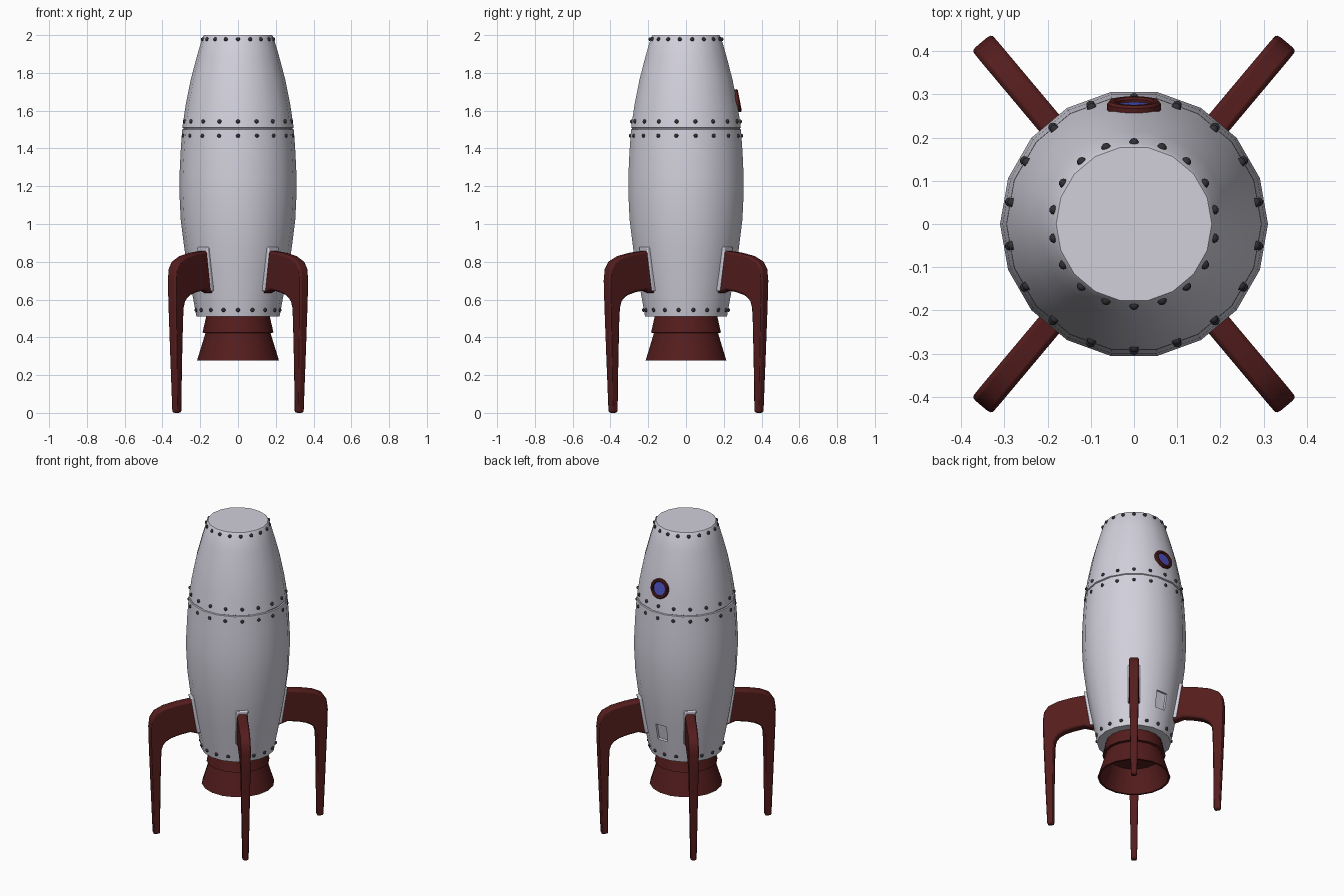
import bpy, bmesh, math
from mathutils import Matrix, Vector

if "Cube" in bpy.data.objects:
    bpy.data.objects.remove(bpy.data.objects["Cube"])

SIDES = 18
LEG_ANGLES = (50, 130, 230, 310)


def material(name, rgb):
    m = bpy.data.materials.new(name)
    m.diffuse_color = (*rgb, 1)
    m.use_nodes = True
    m.node_tree.nodes["Principled BSDF"].inputs["Base Color"].default_value = m.diffuse_color
    return m


HULL = material("hull_grey", (0.64, 0.63, 0.71))
RED = material("dark_red", (0.09, 0.012, 0.012))
DARK = material("rivet_dark", (0.03, 0.03, 0.035))
BLUE = material("window_blue", (0.07, 0.08, 0.5))


def finish(bm, name, mat, angle=35, bevel=0, segments=2):
    bmesh.ops.recalc_face_normals(bm, faces=bm.faces)
    me = bpy.data.meshes.new(name)
    bm.to_mesh(me)
    bm.free()
    ob = bpy.data.objects.new(name, me)
    bpy.context.collection.objects.link(ob)
    me.materials.append(mat)
    bpy.ops.object.select_all(action='DESELECT')
    bpy.context.view_layer.objects.active = ob
    ob.select_set(True)
    if bevel:
        mod = ob.modifiers.new("bevel", 'BEVEL')
        mod.width, mod.segments, mod.limit_method = bevel, segments, 'ANGLE'
        mod.angle_limit = math.radians(40)
    bpy.ops.object.shade_smooth_by_angle(angle=math.radians(angle))
    return ob


def lathe(profile, sides=SIDES, caps=True, closed=False):
    """Revolve (radius, z) points around z; returns the bmesh."""
    bm = bmesh.new()
    rings = [[bm.verts.new((r * math.cos(2 * math.pi * i / sides),
                            r * math.sin(2 * math.pi * i / sides), z))
              for i in range(sides)] for r, z in profile]
    pairs = list(zip(rings, rings[1:])) + ([(rings[-1], rings[0])] if closed else [])
    for a, b in pairs:
        for i in range(sides):
            j = (i + 1) % sides
            bm.faces.new((a[i], a[j], b[j], b[i]))
    if caps and not closed:
        bm.faces.new(rings[0])
        bm.faces.new(rings[-1])
    return bm


def spin(bm, angle):
    bmesh.ops.rotate(bm, verts=bm.verts, cent=(0, 0, 0),
                     matrix=Matrix.Rotation(math.radians(angle), 3, 'Z'))


# Hull with seam groove and a recessed hatch on the back
hull_profile = [(0.22, 0.51), (0.243, 0.635), (0.265, 0.755), (0.284, 0.87),
                (0.303, 1.02), (0.31, 1.16), (0.31, 1.25), (0.304, 1.38),
                (0.2955, 1.5), (0.289, 1.503), (0.289, 1.507), (0.295, 1.51),
                (0.277, 1.63), (0.25, 1.765), (0.217, 1.89), (0.188, 1.988),
                (0.180, 2.0)]
bm = lathe(hull_profile)
bm.normal_update()
hatch = min(bm.faces, key=lambda f: (f.calc_center_median() - Vector((0, 0.25, 0.695))).length)
bmesh.ops.inset_individual(bm, faces=[hatch], thickness=0.01)
bmesh.ops.inset_individual(bm, faces=[hatch], thickness=0.0005, depth=-0.015)
finish(bm, "hull", HULL)


# Rivet rings, one rivet in the middle of each hull side
def rivets(name, z, radius):
    bm = bmesh.new()
    for i in range(SIDES):
        a = math.radians(10 + 360 / SIDES * i)
        bmesh.ops.create_icosphere(
            bm, subdivisions=2, radius=0.011,
            matrix=Matrix.Translation((radius * math.cos(a), radius * math.sin(a), z)))
    finish(bm, name, DARK)


for name, z, r in (("top_rivets", 1.978, 0.188), ("upper_seam_rivets", 1.543, 0.286),
                   ("lower_seam_rivets", 1.467, 0.292), ("base_rivets", 0.545, 0.223)):
    rivets(name, z, r)

# Engine collar and hollow nozzle bell
finish(lathe([(0.166, 0.52), (0.188, 0.425), (0.16, 0.42)]), "engine_collar", RED)
finish(lathe([(0.17, 0.43), (0.217, 0.277), (0.205, 0.277), (0.155, 0.42)]),
       "engine_nozzle", RED)

# Legs: paired outer and inner (radius, z) points, thinner toward the foot
outer = [(0.24, 0.868), (0.30, 0.862), (0.38, 0.852), (0.46, 0.835), (0.515, 0.808),
         (0.541, 0.77), (0.549, 0.71), (0.546, 0.58), (0.536, 0.30), (0.524, 0.005)]
inner = [(0.24, 0.635), (0.30, 0.655), (0.37, 0.643), (0.42, 0.628), (0.45, 0.61),
         (0.467, 0.59), (0.476, 0.56), (0.479, 0.50), (0.482, 0.28), (0.484, 0.005)]
for n, angle in enumerate(LEG_ANGLES, 1):
    bm = bmesh.new()
    rings = []
    for (ro, zo), (ri, zi) in zip(outer, inner):
        t = 0.018 + 0.012 * min(1, (zo + zi) / 1.4)
        rings.append([bm.verts.new(p) for p in
                      ((ro, -t, zo), (ro, t, zo), (ri, t, zi), (ri, -t, zi))])
    for a, b in zip(rings, rings[1:]):
        for i in range(4):
            j = (i + 1) % 4
            bm.faces.new((a[i], a[j], b[j], b[i]))
    bm.faces.new(rings[0])
    bm.faces.new(rings[-1])
    bmesh.ops.translate(bm, verts=bm.verts, vec=(0, 0, -0.005))
    spin(bm, angle)
    finish(bm, f"leg_{n}", RED, bevel=0.011)

    # Mounting pad between leg and hull
    bm = bmesh.new()
    bmesh.ops.create_cube(bm, size=1)
    for v in bm.verts:
        up, out = v.co.z > 0, v.co.x > 0
        v.co = ((0.298 if up else 0.262) if out else 0.22,
                math.copysign(0.036, v.co.y), 0.878 if up else 0.645)
    spin(bm, angle)
    finish(bm, f"leg_pad_{n}", HULL, bevel=0.006)

# Round window on the back, tilted to follow the hull
tilt = (Matrix.Translation((0, 0.268, 1.652))
        @ Matrix.Rotation(math.radians(11), 4, 'X') @ Matrix.Rotation(-math.pi / 2, 4, 'X'))
bm = lathe([(0.062, -0.02), (0.062, 0.011), (0.057, 0.017), (0.047, 0.017),
            (0.043, 0.012), (0.043, -0.02)], closed=True)
bm.transform(tilt)
finish(bm, "window_frame", RED)
bm = lathe([(0.045, -0.015), (0.045, 0.006)])
bm.transform(tilt)
finish(bm, "window_glass", BLUE)
